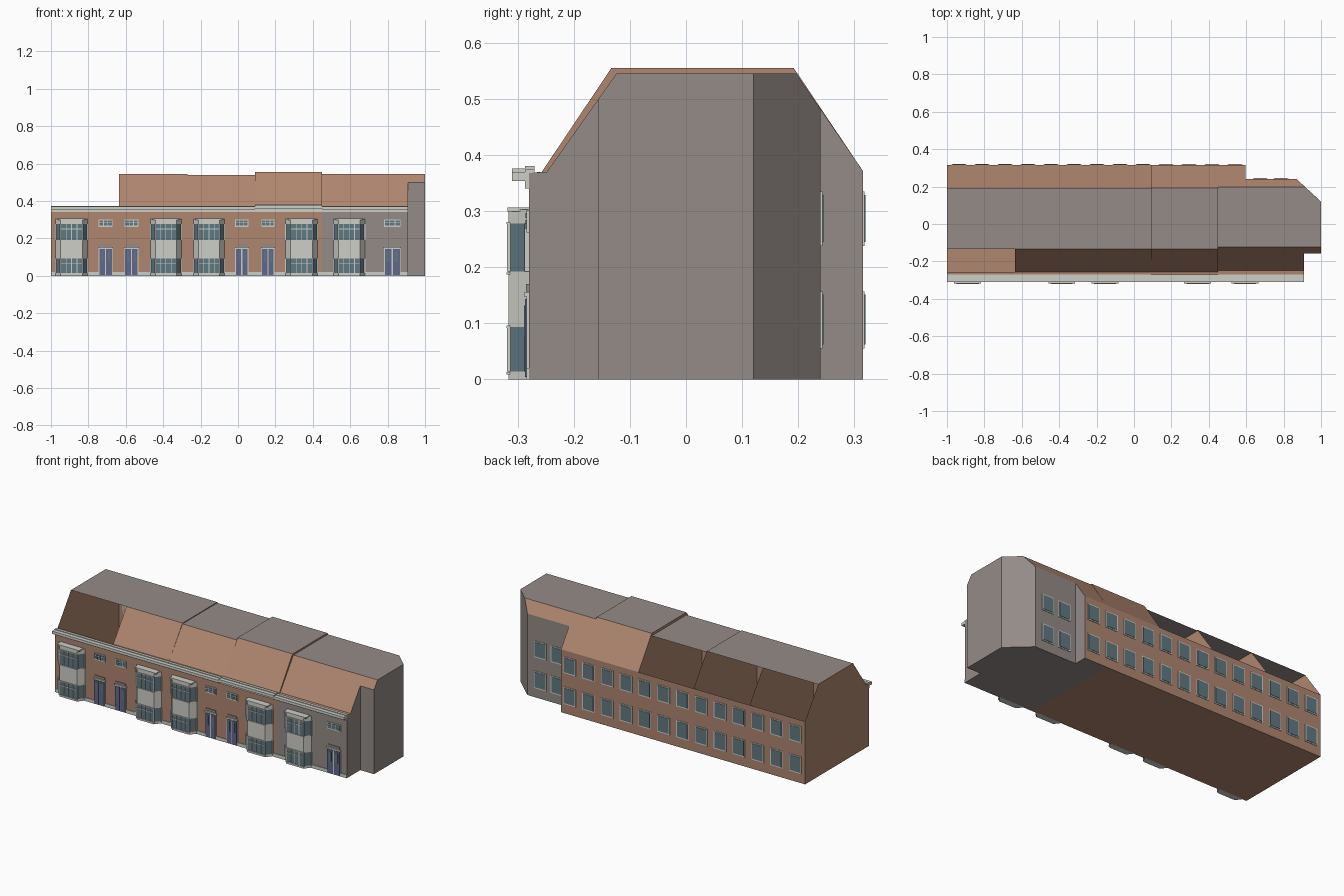
import bpy, bmesh, math

if "Cube" in bpy.data.objects:
    bpy.data.objects.remove(bpy.data.objects["Cube"])

COLORS = {
    "brick": (0.43, 0.24, 0.16), "grey_render": (0.30, 0.26, 0.245),
    "white_trim": (0.62, 0.62, 0.58), "glass": (0.115, 0.19, 0.22),
    "door_blue": (0.115, 0.14, 0.27),
}
NAMES = list(COLORS)
MATS = []
for n, c in COLORS.items():
    m = bpy.data.materials.new(n)
    m.diffuse_color = (*c, 1)
    m.use_nodes = True
    m.node_tree.nodes["Principled BSDF"].inputs["Base Color"].default_value = m.diffuse_color
    MATS.append(m)
BRICK, GREY, WHITE, GLASS, BLUE = range(5)


def finish(name, bm):
    me = bpy.data.meshes.new(name)
    bm.to_mesh(me)
    bm.free()
    for m in MATS:
        me.materials.append(m)
    ob = bpy.data.objects.new(name, me)
    bpy.context.collection.objects.link(ob)
    return ob


def box(bm, x0, x1, y0, y1, z0, z1, mat):
    v = [bm.verts.new((x, y, z)) for z in (z0, z1)
         for x, y in ((x0, y0), (x1, y0), (x1, y1), (x0, y1))]
    for f in ((3, 2, 1, 0), (4, 5, 6, 7), (0, 1, 5, 4), (1, 2, 6, 5), (2, 3, 7, 6), (3, 0, 4, 7)):
        bm.faces.new([v[i] for i in f]).material_index = mat


def prism(bm, pts, offset):
    """Closed prism from a planar outline."""
    face = bm.faces.new([bm.verts.new(p) for p in pts])
    ext = bmesh.ops.extrude_face_region(bm, geom=[face])
    bmesh.ops.translate(bm, vec=offset, verts=[g for g in ext["geom"] if isinstance(g, bmesh.types.BMVert)])
    bmesh.ops.recalc_face_normals(bm, faces=bm.faces[:])


def house(name, x0, x1, ridge, shift=0.0):
    """Mansard cross-section extruded along the terrace."""
    bm = bmesh.new()
    s = shift
    prof = [(-.28, 0), (-.28, .368), (-.257 + s, .37), (-.133 + s, ridge),
            (.192 + s * .5, ridge), (.315, .372), (.315, 0)]
    prism(bm, [(x0, y, z) for y, z in prof], (x1 - x0, 0, 0))
    return finish(name, bm)


def paint(ob, wall):
    for p in ob.data.polygons:
        n, c = p.normal, p.center
        if n.z > .9:
            p.material_index = GREY if c.z > .45 else BRICK
        elif n.z > .2 or (n.y > .9 and c.y > .3):
            p.material_index = BRICK
        else:
            p.material_index = wall


def drop_slopes(ob, front, back):
    bm = bmesh.new()
    bm.from_mesh(ob.data)
    dead = [f for f in bm.faces if .2 < f.normal.z < .9 and (front if f.normal.y < 0 else back)]
    bmesh.ops.delete(bm, geom=dead, context="FACES")
    bm.to_mesh(ob.data)
    bm.free()


# Four brick houses; the first three have open roof slopes
for i, (x0, x1, ridge, front, back) in enumerate((
        (-1, -.637, .545, True, True), (-.637, -.27, .545, False, True),
        (-.27, .09, .54, False, True), (.09, .45, .555, False, False))):
    h = house(f"brick_house_{i + 1}", x0, x1, ridge)
    paint(h, BRICK)
    drop_slopes(h, front, back)

# Grey end house with notched and chamfered corners
end = house("end_house", .45, 1, .545, .009)
for outline in ([(.91, -.4), (1.1, -.4), (1.1, -.157), (.91, -.157)],
                [(.597, .24), (1.1, .24), (1.1, .4), (.597, .4)],
                [(.74, .36), (1.13, 0), (1.13, .36)]):
    bm = bmesh.new()
    prism(bm, [(x, y, -.1) for x, y in outline], (0, 0, 1))
    cutter = finish("cutter", bm)
    cutter.hide_render = True
    mod = end.modifiers.new("cut", "BOOLEAN")
    mod.operation, mod.solver, mod.object = "DIFFERENCE", "EXACT", cutter
    bpy.context.view_layer.objects.active = end
    bpy.ops.object.modifier_apply(modifier=mod.name)
    bpy.data.objects.remove(cutter)
paint(end, GREY)

# Cornice in two steps, slightly higher on the fourth house
bm = bmesh.new()
for x0, x1, dz in ((-1, .09, 0), (.09, .45, .006), (.45, .91, 0)):
    box(bm, x0, x1, -.31, -.28, .354 + dz, .37 + dz, WHITE)
    box(bm, x0, x1, -.287, -.275, .34, .355 + dz, WHITE)
    box(bm, x0, x1, -.287, -.27, .368, .374 + dz, WHITE)
finish("cornice", bm)


# Canted two-storey bay windows
def bay(name, x0, x1):
    bm = bmesh.new()
    c, yf = .027, -.316
    plan = [(x0, -.28), (x0 + c, yf), (x1 - c, yf), (x1, -.28)]
    levels = [(0, WHITE), (.014, GLASS), (.093, WHITE), (.192, GLASS), (.278, WHITE), (.303, WHITE)]
    rings = [[bm.verts.new((x, y, z)) for x, y in plan] for z, _ in levels]
    for (a, b), (_, mat) in zip(zip(rings, rings[1:]), levels):
        for i in range(3):
            bm.faces.new((a[i], a[i + 1], b[i + 1], b[i])).material_index = mat
    bm.faces.new(rings[-1]).material_index = WHITE
    bm.faces.new(rings[0][::-1]).material_index = WHITE
    xa, xb, t = x0 + c, x1 - c, .0025
    for z0, z1 in ((.014, .093), (.192, .278)):
        # mullions and transom
        for k in range(5):
            x = xa + (xb - xa) * k / 4
            w = t if k in (0, 4) else t * .7
            box(bm, x - w, x + w, yf - .003, yf + .004, z0, z1, WHITE)
        zt = z0 + (z1 - z0) * .68
        box(bm, xa, xb, yf - .003, yf + .002, zt - .002, zt + .002, WHITE)
        # posts against the wall
        for x in (x0, x1):
            box(bm, x - .003, x + .003, -.288, -.28, z0, z1, WHITE)
        # projecting sill and head
        for z in (z0 - .003, z1 + .001):
            box(bm, xa - .002, xb + .002, yf - .004, yf + .01, z - .002, z + .002, WHITE)
    box(bm, x0 + .012, x1 - .012, yf - .002, -.28, .299, .306, WHITE)
    finish(name, bm)


BAYS = ((-.975, -.805), (-.468, -.303), (-.238, -.072), (.255, .425), (.51, .678))
for i, (a, b) in enumerate(BAYS):
    bay(f"bay_window_{i + 1}", a, b)

# Front doors with fanlight, and a small window over each
DOORS = ((-.708, .066), (-.57, .066), (.02, .062), (.16, .062), (.825, .08))
bm = bmesh.new()
for cx, w in DOORS:
    h, y = w / 2, -.28
    box(bm, cx - h - .004, cx + h + .004, y - .004, y, 0, .15, WHITE)
    for s in (-1, 1):
        xa, xb = sorted((cx + s * .003, cx + s * h))
        box(bm, xa, xb, y - .007, y, .004, .143, BLUE)
        box(bm, xa + .01, xb - .01, y - .009, y, .075, .132, GLASS)
    box(bm, cx - h - .006, cx + h + .006, y - .009, y, .148, .155, WHITE)
    box(bm, cx - h, cx + h, y - .005, y, .157, .17, GREY)
finish("front_doors", bm)

bm = bmesh.new()
for cx, w in DOORS:
    h, y = w / 2 + .004, -.28
    box(bm, cx - h, cx + h, y - .004, y, .262, .302, WHITE)
    for k in range(3):
        xa = cx - h + .004 + k * (2 * h - .004) / 3
        xb = xa + (2 * h - .004) / 3 - .004
        box(bm, xa, xb, y - .006, y, .268, .284, GLASS)
        box(bm, xa, xb, y - .006, y, .288, .297, GLASS)
finish("small_front_windows", bm)

# Pale plinth between bays and doors
bm = bmesh.new()
gaps = sorted(list(BAYS) + [(c - w / 2 - .004, c + w / 2 + .004) for c, w in DOORS])
x = -1
for a, b in gaps + [(.91, .91)]:
    if a > x:
        box(bm, x, a, -.284, -.28, 0, .02, WHITE)
    x = b
finish("plinth", bm)

# Two rows of rear windows
bm = bmesh.new()
rear = [(.54 - .123 * i, .315) for i in range(13)] + [(.785, .24), (.675, .24)]
for cx, y in rear:
    for z0, z1 in ((.055, .157), (.238, .335)):
        box(bm, cx - .04, cx + .04, y, y + .003, z0, z1, WHITE)
        box(bm, cx - .034, cx + .034, y, y + .005, z0 + .007, z1 - .006, GLASS)
finish("rear_windows", bm)
